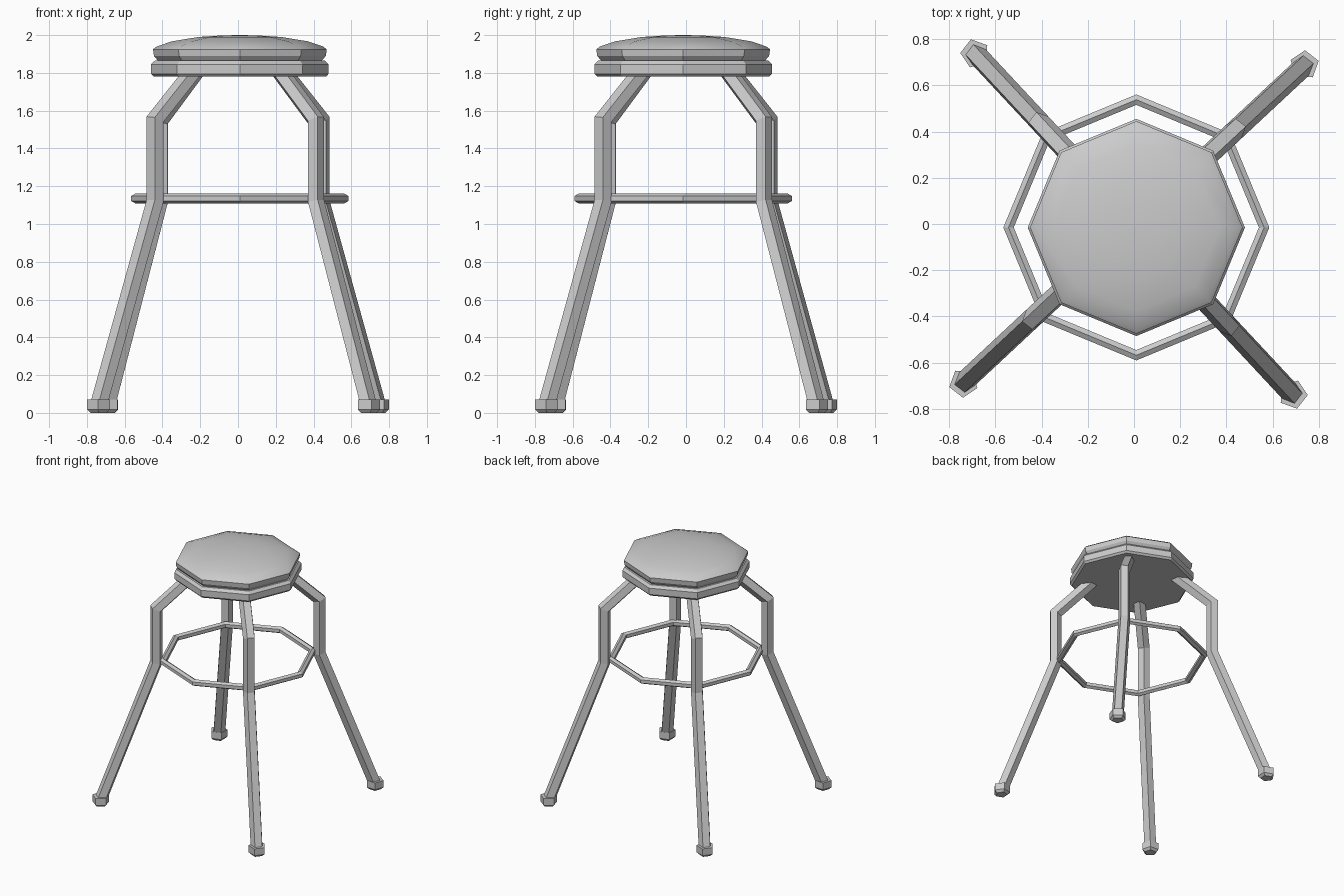
import bpy, bmesh
from math import sin, cos, pi, radians
from mathutils import Vector, Matrix

if "Cube" in bpy.data.objects:
    bpy.data.objects.remove(bpy.data.objects["Cube"])

CX, CY = 0.01, -0.015          # seat and ring centre
LEG_ANGLE = radians(43)
PHASE = radians(-27)           # twist of the five-sided leg section


def make(name, rings, closed=False, cap=True):
    """Skin a list of equal-length vertex rings."""
    bm = bmesh.new()
    vs = [[bm.verts.new(p) for p in ring] for ring in rings]
    n = len(vs[0])
    pairs = list(zip(vs, vs[1:])) + ([(vs[-1], vs[0])] if closed else [])
    for a, b in pairs:
        for i in range(n):
            j = (i + 1) % n
            bm.faces.new((a[i], a[j], b[j], b[i]))
    if cap and not closed:
        bm.faces.new(vs[0])
        bm.faces.new(vs[-1])
    bmesh.ops.recalc_face_normals(bm, faces=bm.faces)
    me = bpy.data.meshes.new(name)
    bm.to_mesh(me)
    bm.free()
    ob = bpy.data.objects.new(name, me)
    bpy.context.collection.objects.link(ob)
    return ob


def lathe(name, profile, sides, cx=0, cy=0, phase=0, closed=False):
    rings = [[(cx + r * cos(phase + 2 * pi * i / sides),
               cy + r * sin(phase + 2 * pi * i / sides), z)
              for i in range(sides)] for r, z in profile]
    return make(name, rings, closed)


def smooth(ob, angle):
    bpy.ops.object.select_all(action='DESELECT')
    ob.select_set(True)
    bpy.context.view_layer.objects.active = ob
    bpy.ops.object.shade_smooth_by_angle(angle=radians(angle))


# Seat: rim plate and domed cushion
lathe("seat_rim", [(0.455, 1.78), (0.47, 1.795), (0.47, 1.845), (0.45, 1.865)], 8, CX, CY)
cushion = lathe("seat_cushion", [(0.43, 1.86), (0.455, 1.89), (0.46, 1.925),
                                 (0.44, 1.94), (0.36, 1.967), (0.22, 1.99),
                                 (0.1, 1.998), (0.01, 2.0)], 8, CX, CY)
smooth(cushion, 30)

# Foot ring: octagon with a six-sided tube
tube = [(0.553 + 0.026 * cos(pi / 6 + k * pi / 3), 1.135 + 0.026 * sin(pi / 6 + k * pi / 3))
        for k in range(6)]
lathe("foot_ring", tube, 8, CX, CY, closed=True)

# Legs: bent five-sided tubes with rubber feet
path = [Vector(p) for p in ((1.009, 0.04), (0.60, 1.12), (0.60, 1.55), (0.34, 1.79))]
LEG_R = 0.047


def leg_rings(angle):
    turn = Matrix.Rotation(angle, 3, 'Z')
    dirs = [(b - a).normalized() for a, b in zip(path, path[1:])]
    rings = []
    for i, p in enumerate(path):
        d0, d1 = dirs[max(i - 1, 0)], dirs[min(i, len(dirs) - 1)]
        t = (d0 + d1).normalized()
        n = Vector((t.y, -t.x)) / t.dot(d0)      # mitred outward direction
        if i == 3:
            n = Vector((1 / d0.y, 0)) if d0.y > 0 else n   # level cut under the seat
        ring = []
        for k in range(5):
            a = PHASE + 2 * pi * k / 5
            q = p + n * LEG_R * cos(a)
            ring.append(turn @ Vector((q.x, LEG_R * sin(a), q.y)))
        rings.append(ring)
    return rings


for q, side in enumerate(("back_right", "back_left", "front_left", "front_right")):
    ang = LEG_ANGLE + q * pi / 2
    make(side + "_leg", leg_rings(ang))
    lathe(side + "_foot", [(0.045, 0.0), (0.064, 0.018), (0.064, 0.072)], 5,
          1.009 * cos(ang), 1.009 * sin(ang), ang + PHASE)
